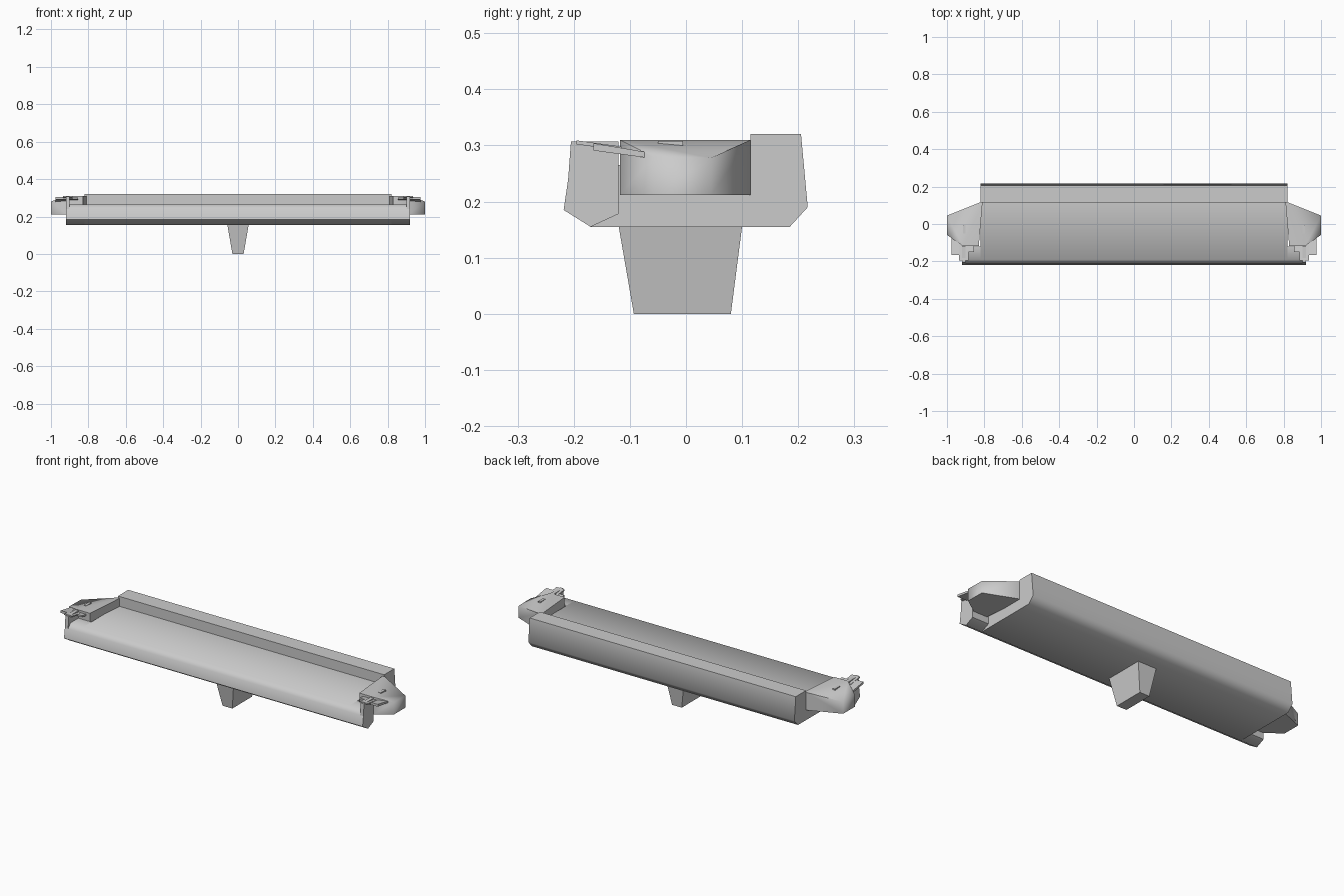
import bpy
import math

if "Cube" in bpy.data.objects:
    bpy.data.objects.remove(bpy.data.objects["Cube"], do_unlink=True)


def make_material(name, colour):
    mat = bpy.data.materials.new(name)
    mat.use_nodes = True
    mat.diffuse_color = colour
    mat.node_tree.nodes["Principled BSDF"].inputs["Base Color"].default_value = colour
    return mat


GREY = make_material("plain grey", (0.6, 0.6, 0.6, 1))


def loft(name, ring_a, ring_b, smooth=30, cap_b=None):
    """Solid between two matching rings of points, with outward normals."""
    n = len(ring_a)
    faces = [(i, (i + 1) % n, n + (i + 1) % n, n + i) for i in range(n)]
    faces.append(tuple(range(n)))
    faces += [tuple(n + i for i in f) for f in (cap_b or [range(n)])]
    mesh = bpy.data.meshes.new(name)
    mesh.from_pydata(ring_a + ring_b, [], faces)
    mesh.materials.append(GREY)
    obj = bpy.data.objects.new(name, mesh)
    bpy.context.collection.objects.link(obj)
    bpy.ops.object.select_all(action='DESELECT')
    obj.select_set(True)
    bpy.context.view_layer.objects.active = obj
    bpy.ops.object.mode_set(mode='EDIT')
    bpy.ops.mesh.select_all(action='SELECT')
    bpy.ops.mesh.normals_make_consistent(inside=False)
    bpy.ops.object.mode_set(mode='OBJECT')
    bpy.ops.object.shade_smooth_by_angle(angle=math.radians(smooth))
    return obj


def extrude_x(name, profile, x0, x1, smooth=30):
    return loft(name, [(x0, y, z) for y, z in profile],
                [(x1, y, z) for y, z in profile], smooth)


# Long tray with rounded front lip and raised back box
FLOOR = 0.265
lip = [(-0.19, FLOOR), (-0.21, 0.24), (-0.218, 0.185), (-0.17, 0.155)]
back = [(0.185, 0.155), (0.217, 0.19), (0.205, 0.32), (0.115, 0.32), (0.115, FLOOR)]
extrude_x("tray_body", lip + back, -0.82, 0.82, 60)

# Tapered stem under the middle
loft("stem",
     [(-0.03, -0.093, 0), (0.03, -0.093, 0), (0.03, 0.08, 0), (-0.03, 0.08, 0)],
     [(-0.057, -0.12, 0.156), (0.057, -0.12, 0.156), (0.057, 0.1, 0.156), (-0.057, 0.1, 0.156)])

wing_plan = [(0.81, 0.115, 0.31), (0.83, -0.118, 0.31), (0.915, -0.118, 0.31),
             (1.0, -0.058, 0.28), (1.0, 0.045, 0.278), (0.825, 0.115, 0.31)]

for side, s in (("left", 1), ("right", -1)):
    # Front lip continues past the tray
    extrude_x(f"{side}_lip_end", lip + [(-0.12, 0.178), (-0.12, FLOOR)],
              s * 0.82, s * 0.92, 60)

    # Side wing, its top sloping down outward
    loft(f"{side}_wing", [(s * x, y, 0.212) for x, y, z in wing_plan],
         [(s * x, y, z) for x, y, z in wing_plan], 75,
         [(0, 1, 2), (0, 2, 4, 5), (2, 3, 4)])

    # Upright bracket plate on the lip end
    extrude_x(f"{side}_bracket_plate",
              [(-0.205, 0.307), (-0.21, 0.24), (-0.12, 0.24), (-0.12, 0.307)],
              s * 0.9, s * 0.92)

    # Tilted plates on the bracket
    tilt = [(-0.165, 0.304), (-0.07, 0.288), (-0.07, 0.278), (-0.165, 0.291)]
    extrude_x(f"{side}_outer_flap", tilt, s * 0.92, s * 0.977)
    arm = [(-0.195, 0.309), (-0.115, 0.298), (-0.115, 0.291), (-0.195, 0.302)]
    extrude_x(f"{side}_top_strip", arm, s * 0.885, s * 0.935)
    inner = [(-0.15, 0.302), (-0.118, 0.298), (-0.118, 0.289), (-0.15, 0.293)]
    extrude_x(f"{side}_inner_arm", inner, s * 0.855, s * 0.9)

    # Small raised tab on the wing top
    extrude_x(f"{side}_wing_tab",
              [(-0.05, 0.29), (-0.05, 0.308), (-0.005, 0.308), (-0.005, 0.29)],
              s * 0.9, s * 0.915)
